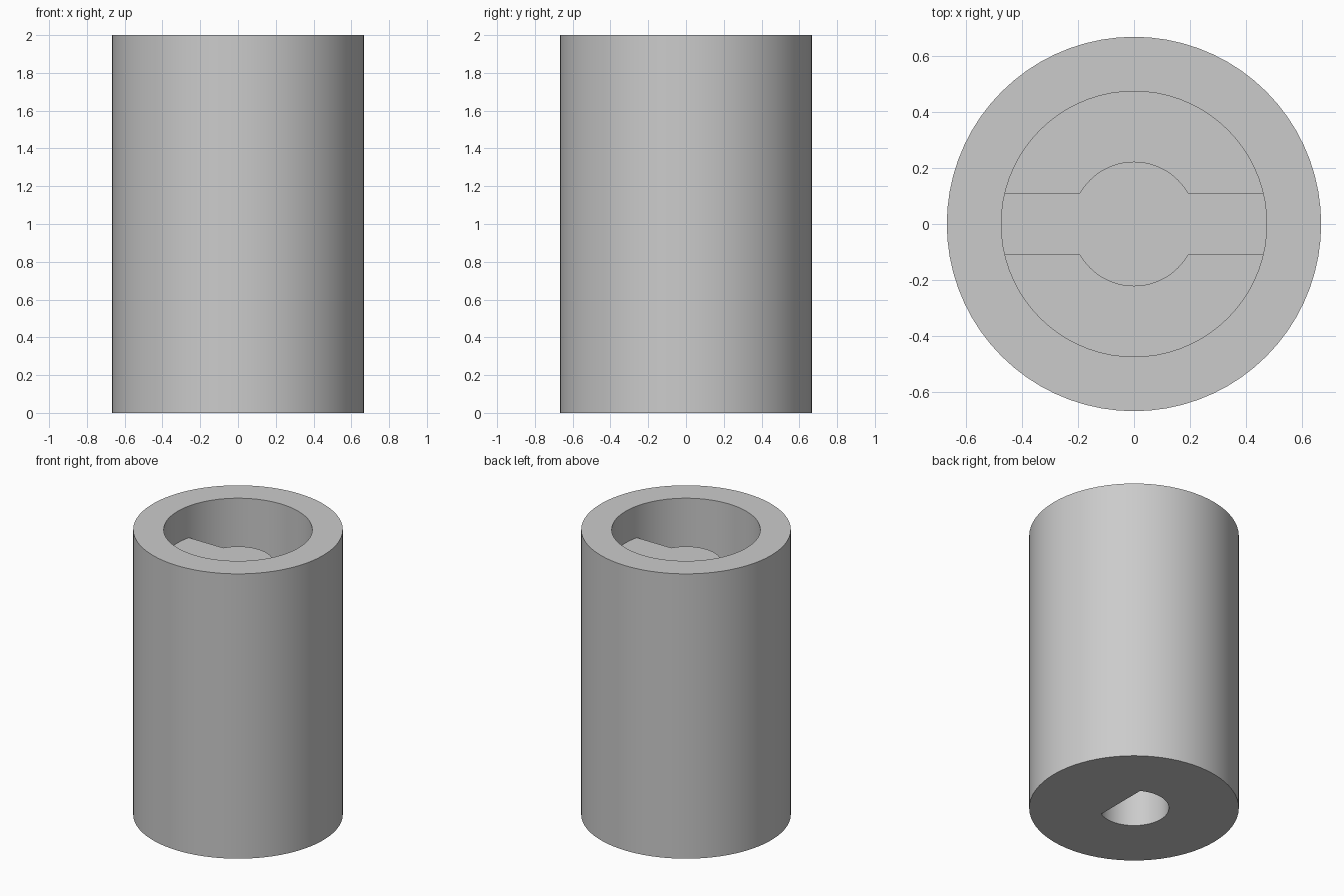
import bpy
import bmesh
from math import cos, sin, radians, acos, degrees

cube = bpy.data.objects.get("Cube")
if cube:
    bpy.data.objects.remove(cube, do_unlink=True)

SEGMENTS = 72
HEIGHT = 2.0
BODY_R = 0.667
POCKET_R = 0.473
SHAFT_R = 0.222      # shaft hole and drive hub share this radius
HALF = 0.111         # half width of the drive bar, and offset of the shaft flat
POCKET_FLOOR = 0.9
BAR_TOP = HEIGHT - 0.222
HOLE_TOP = 0.78

grey = bpy.data.materials.new("light_grey")
grey.use_nodes = True
grey.diffuse_color = (0.6, 0.6, 0.6, 1)
grey.node_tree.nodes["Principled BSDF"].inputs["Base Color"].default_value = (0.6, 0.6, 0.6, 1)


def arc(radius, start, end, steps):
    """Points along an arc, both ends included, angles in degrees."""
    angles = [radians(start + (end - start) * i / steps) for i in range(steps + 1)]
    return [(radius * cos(a), radius * sin(a)) for a in angles]


def circle(radius):
    return arc(radius, 0, 360, SEGMENTS)[:-1]


def prism(name, outline, bottom, top):
    """Extrude a flat outline from bottom to top."""
    bm = bmesh.new()
    face = bm.faces.new([bm.verts.new((x, y, bottom)) for x, y in outline])
    extruded = bmesh.ops.extrude_face_region(bm, geom=[face])["geom"]
    raised = [v for v in extruded if isinstance(v, bmesh.types.BMVert)]
    bmesh.ops.translate(bm, verts=raised, vec=(0, 0, top - bottom))
    bmesh.ops.recalc_face_normals(bm, faces=bm.faces)
    mesh = bpy.data.meshes.new(name)
    bm.to_mesh(mesh)
    bm.free()
    mesh.materials.append(grey)
    obj = bpy.data.objects.new(name, mesh)
    bpy.context.collection.objects.link(obj)
    return obj


def select_only(obj):
    bpy.ops.object.select_all(action="DESELECT")
    obj.select_set(True)
    bpy.context.view_layer.objects.active = obj


def cut(target, cutter):
    """Subtract the cutter and remove it."""
    cutter.hide_render = True
    mod = target.modifiers.new("cut", "BOOLEAN")
    mod.operation = "DIFFERENCE"
    mod.solver = "EXACT"
    mod.object = cutter
    select_only(target)
    bpy.ops.object.modifier_apply(modifier=mod.name)
    bpy.data.objects.remove(cutter, do_unlink=True)


# Sleeve with a round pocket in the top
sleeve = prism("coupling_sleeve", circle(BODY_R), 0, HEIGHT)
cut(sleeve, prism("pocket_cutter", circle(POCKET_R), POCKET_FLOOR, HEIGHT + 0.1))

# D-shaped shaft hole in the bottom, with its flat towards +x
flat_angle = degrees(acos(HALF / SHAFT_R))
d_outline = arc(SHAFT_R, flat_angle, 360 - flat_angle, 48)
cut(sleeve, prism("shaft_hole_cutter", d_outline, -0.1, HOLE_TOP))

# Drive bar with a round hub, spanning the pocket and set into its wall
end = POCKET_R + 0.02
bar_outline = ([(end, -HALF), (end, HALF)] + arc(SHAFT_R, 30, 150, 24)
               + [(-end, HALF), (-end, -HALF)] + arc(SHAFT_R, 210, 330, 24))
bar = prism("drive_bar", bar_outline, POCKET_FLOOR - 0.02, BAR_TOP)

for part in (sleeve, bar):
    select_only(part)
    bpy.ops.object.shade_smooth_by_angle(angle=radians(30))
